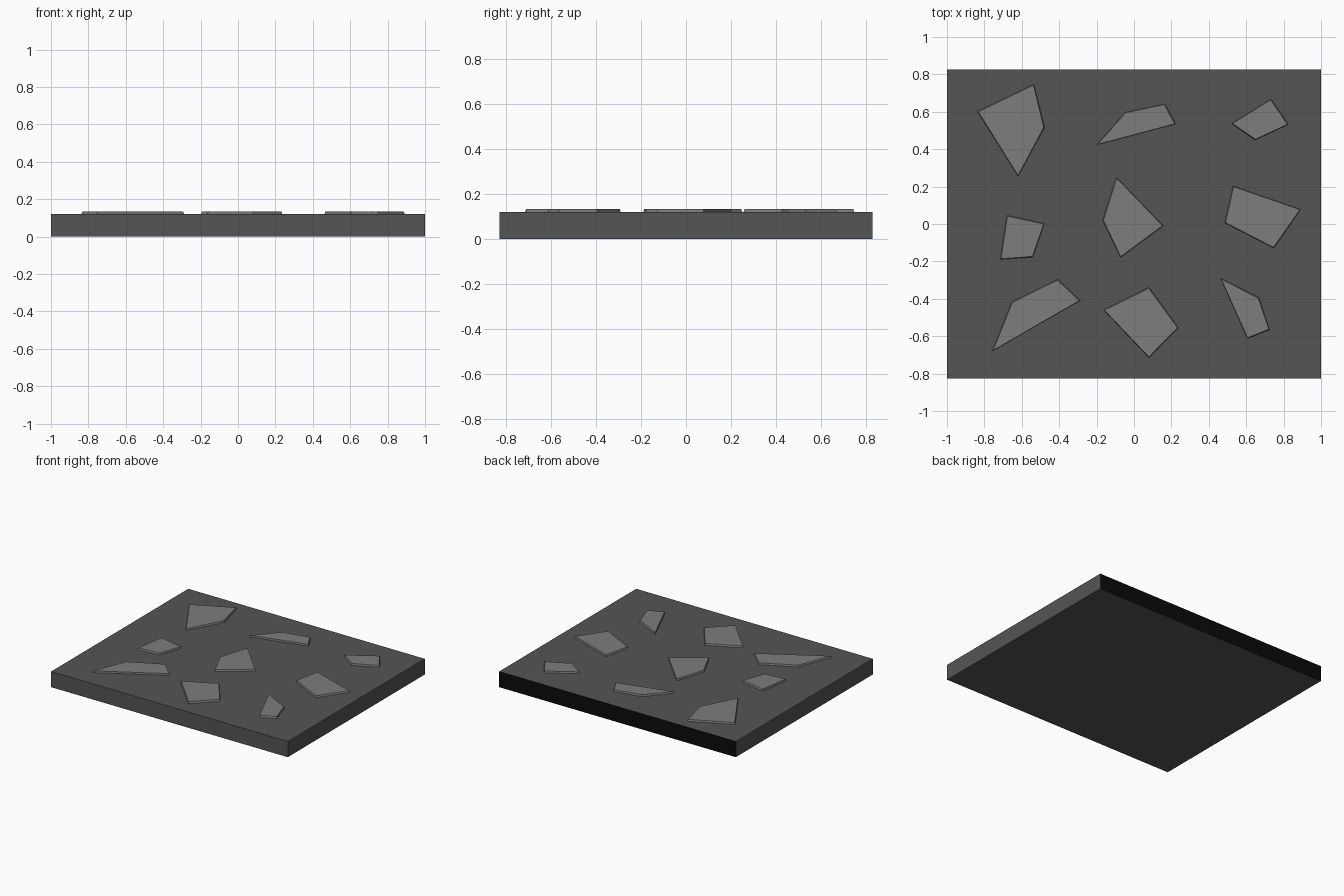
import bpy, bmesh
from mathutils import Vector

if "Cube" in bpy.data.objects:
    bpy.data.objects.remove(bpy.data.objects["Cube"])


def material(name, v):
    m = bpy.data.materials.new(name)
    m.diffuse_color = (v, v, v, 1)
    m.use_nodes = True
    m.node_tree.nodes["Principled BSDF"].inputs["Base Color"].default_value = m.diffuse_color
    return m


dark = material("dark ground grey", 0.09)
light = material("light stone grey", 0.205)
black = material("back edge black", 0.003)
SLAB_TOP, STONE_TOP, TAPER = 0.12, 0.133, 0.006


def finish(name, bm, *mats):
    bmesh.ops.recalc_face_normals(bm, faces=bm.faces)
    me = bpy.data.meshes.new(name)
    for f in bm.faces:  # the last material, if any, goes on the back side
        f.material_index = 1 if len(mats) > 1 and f.normal.y > 0.9 else 0
    bm.to_mesh(me)
    bm.free()
    for m in mats:
        me.materials.append(m)
    bpy.context.collection.objects.link(bpy.data.objects.new(name, me))


# Ground slab with a black back side
bm = bmesh.new()
bmesh.ops.create_cube(bm, size=1)
for v in bm.verts:
    v.co = Vector((v.co.x * 2, v.co.y * 1.654, (v.co.z + 0.5) * SLAB_TOP))
bm.normal_update()
finish("ground_slab", bm, dark, black)


# Flat paving stone with slightly sloped sides
def stone(name, pts):
    bm = bmesh.new()
    pts = [Vector(p) for p in pts]
    mid = sum(pts, Vector((0, 0))) / len(pts)
    low = [bm.verts.new((p.x, p.y, SLAB_TOP - 0.002)) for p in pts]
    high = []
    for p in pts:
        q = p + (mid - p).normalized() * TAPER
        high.append(bm.verts.new((q.x, q.y, STONE_TOP)))
    bm.faces.new(low)
    bm.faces.new(high)
    for i in range(len(pts)):
        j = (i + 1) % len(pts)
        bm.faces.new((low[i], low[j], high[j], high[i]))
    finish(name, bm, light)


outlines = [
    [(-.838, .602), (-.535, .748), (-.477, .516), (-.62, .254)],
    [(-.199, .423), (-.05, .597), (.166, .642), (.224, .535)],
    [(.521, .537), (.733, .669), (.826, .532), (.647, .448)],
    [(-.68, .047), (-.478, .003), (-.54, -.178), (-.715, -.19)],
    [(-.094, .251), (.158, -.01), (-.072, -.18), (-.169, .019)],
    [(.529, .204), (.892, .078), (.749, -.13), (.484, .006)],
    [(-.758, -.68), (-.656, -.418), (-.406, -.295), (-.287, -.409)],
    [(-.164, -.459), (.08, -.338), (.238, -.555), (.08, -.716)],
    [(.462, -.289), (.668, -.392), (.725, -.566), (.607, -.614)],
]
for n, pts in enumerate(outlines, 1):
    stone(f"paving_stone_{n}", pts)
